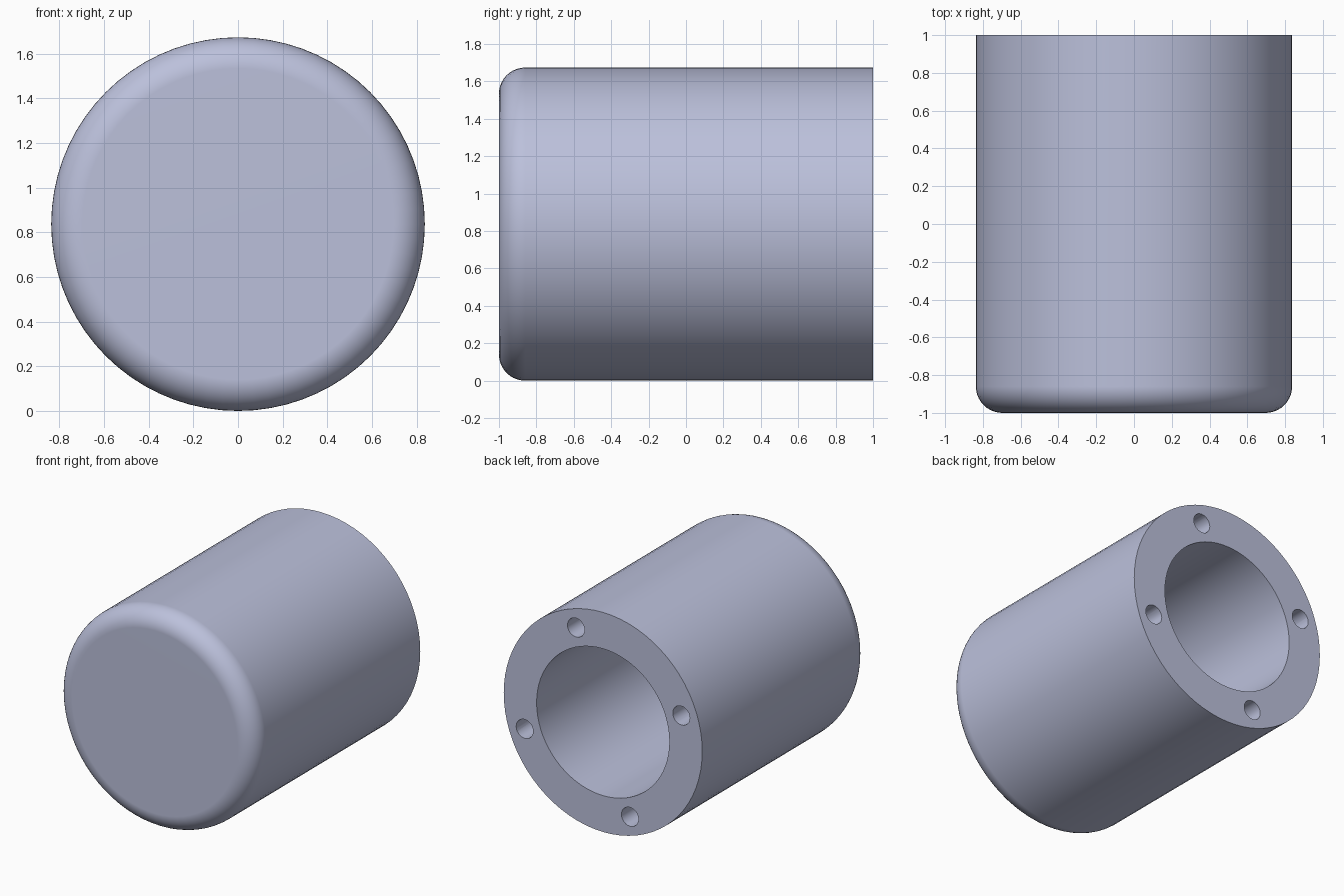
import bpy, bmesh, math
from mathutils import Matrix, Vector

cube = bpy.data.objects.get("Cube")
if cube:
    bpy.data.objects.remove(cube, do_unlink=True)

RADIUS = 0.837        # outer wall, also the height of the axis
BORE = 0.56           # central blind hole
FILLET = 0.14         # rounded rim of the closed end
FLOOR = -0.72         # inner end of the bore
BOLT_CIRCLE = (RADIUS + BORE) / 2
BOLT_RADIUS = 0.072
BOLT_DEPTH = 0.4
BOLT_TURN = math.radians(19)

mat = bpy.data.materials.new("blue grey")
mat.use_nodes = True
colour = (0.50, 0.53, 0.71, 1)
mat.diffuse_color = colour
mat.node_tree.nodes["Principled BSDF"].inputs["Base Color"].default_value = colour


def make_object(name, bm):
    bmesh.ops.recalc_face_normals(bm, faces=bm.faces)
    mesh = bpy.data.meshes.new(name)
    bm.to_mesh(mesh)
    bm.free()
    mesh.materials.append(mat)
    obj = bpy.data.objects.new(name, mesh)
    bpy.context.collection.objects.link(obj)
    return obj


# Cup body: (radius, y) profile revolved about the y axis
profile = [(0, -1)]
for i in range(11):
    a = math.pi / 2 * i / 10
    profile.append((RADIUS - FILLET + FILLET * math.sin(a),
                    -1 + FILLET - FILLET * math.cos(a)))
profile += [(RADIUS, 1), (BORE, 1), (BORE, FLOOR), (0, FLOOR)]

bm = bmesh.new()
verts = [bm.verts.new((r, y, RADIUS)) for r, y in profile]
edges = [bm.edges.new(pair) for pair in zip(verts, verts[1:])]
bmesh.ops.spin(bm, geom=verts + edges, cent=(0, 0, RADIUS), axis=(0, 1, 0),
               angle=math.tau, steps=72, use_duplicate=False)
bmesh.ops.remove_doubles(bm, verts=bm.verts, dist=0.0005)
body = make_object("cup_body", bm)

# Four bolt holes in the open rim, cut as one set
bm = bmesh.new()
for i in range(4):
    a = BOLT_TURN + i * math.pi / 2
    centre = Vector((BOLT_CIRCLE * math.sin(a), 1, RADIUS + BOLT_CIRCLE * math.cos(a)))
    bmesh.ops.create_cone(bm, cap_ends=True, segments=24,
                          radius1=BOLT_RADIUS, radius2=BOLT_RADIUS, depth=2 * BOLT_DEPTH,
                          matrix=Matrix.Translation(centre) @ Matrix.Rotation(math.pi / 2, 4, 'X'))
cutter = make_object("bolt_hole_cutter", bm)
cutter.hide_render = True

cut = body.modifiers.new("bolt_holes", 'BOOLEAN')
cut.operation = 'DIFFERENCE'
cut.solver = 'EXACT'
cut.object = cutter

bpy.ops.object.select_all(action='DESELECT')
body.select_set(True)
bpy.context.view_layer.objects.active = body
bpy.ops.object.modifier_apply(modifier=cut.name)
bpy.data.objects.remove(cutter, do_unlink=True)

# Smooth walls and rim, crisp edges, clean flat ends
bpy.ops.object.shade_smooth_by_angle(angle=math.radians(30))
normals = body.modifiers.new("clean_shading", 'WEIGHTED_NORMAL')
normals.keep_sharp = True
